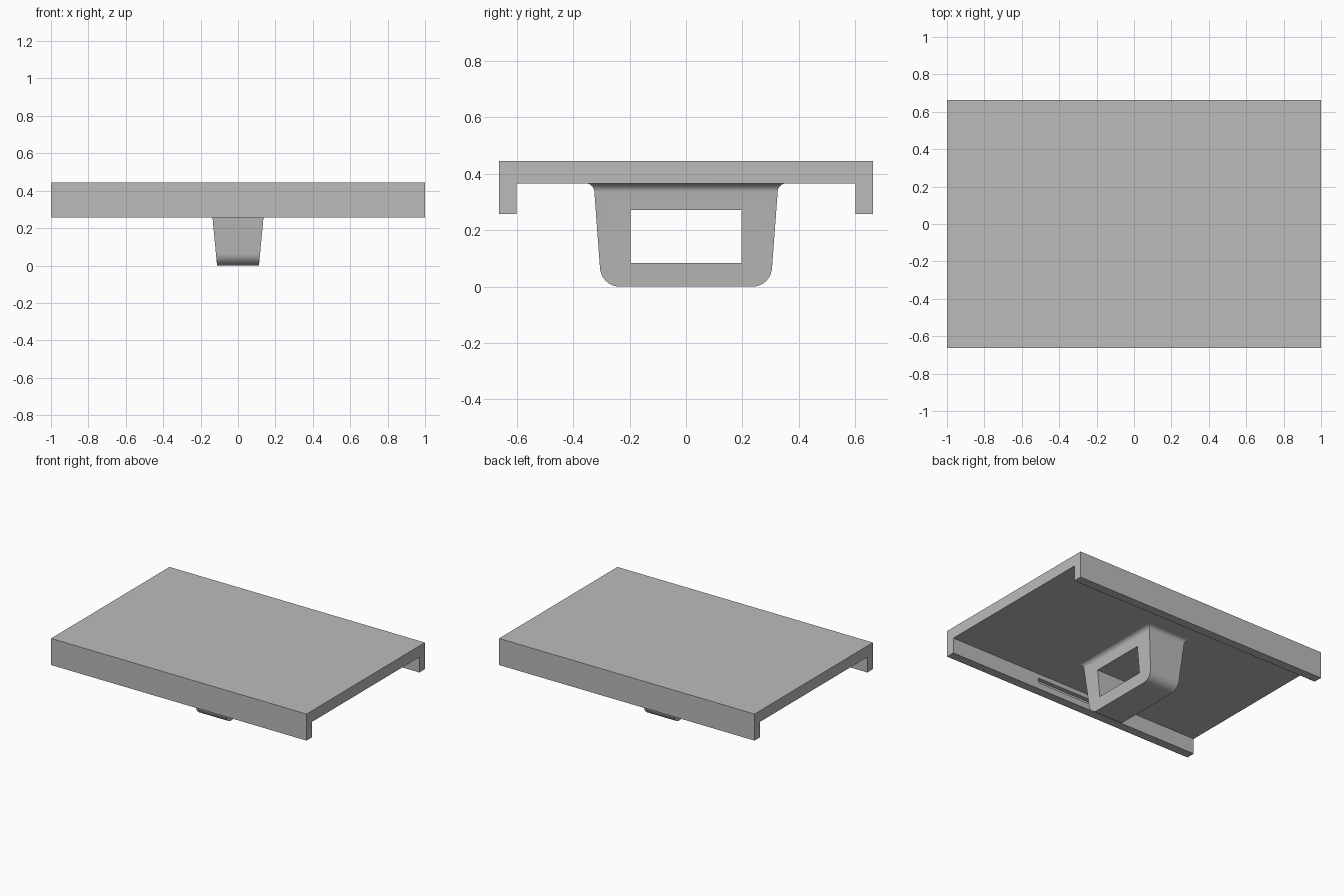
import bpy
import bmesh
from math import sin, cos, radians

cube = bpy.data.objects.get("Cube")
if cube:
    bpy.data.objects.remove(cube, do_unlink=True)

COLOUR = (0.5, 0.5, 0.5, 1)
grey = bpy.data.materials.new("plain grey")
grey.use_nodes = True
grey.diffuse_color = COLOUR
grey.node_tree.nodes["Principled BSDF"].inputs["Base Color"].default_value = COLOUR


def finish(name, bm):
    """Turn a bmesh into a grey object."""
    bmesh.ops.recalc_face_normals(bm, faces=bm.faces)
    mesh = bpy.data.meshes.new(name)
    bm.to_mesh(mesh)
    bm.free()
    mesh.materials.append(grey)
    obj = bpy.data.objects.new(name, mesh)
    bpy.context.collection.objects.link(obj)
    return obj


def loft(name, rings):
    """Skin a list of closed point loops and cap both ends."""
    bm = bmesh.new()
    loops = [[bm.verts.new(p) for p in ring] for ring in rings]
    n = len(loops[0])
    for a, b in zip(loops, loops[1:]):
        for i in range(n):
            j = (i + 1) % n
            bm.faces.new((a[i], a[j], b[j], b[i]))
    bm.faces.new(loops[0])
    bm.faces.new(loops[-1])
    return finish(name, bm)


def cut_box(target, centre, size):
    """Subtract a box from the target and discard the cutter."""
    bm = bmesh.new()
    bmesh.ops.create_cube(bm, size=1)
    bmesh.ops.scale(bm, vec=size, verts=bm.verts)
    bmesh.ops.translate(bm, vec=centre, verts=bm.verts)
    cutter = finish("cutter", bm)
    cutter.hide_render = True
    mod = target.modifiers.new("cut", "BOOLEAN")
    mod.operation = "DIFFERENCE"
    mod.solver = "EXACT"
    mod.object = cutter
    bpy.context.view_layer.objects.active = target
    bpy.ops.object.modifier_apply(modifier=mod.name)
    bpy.data.objects.remove(cutter, do_unlink=True)


TOP, UNDER, RAIL = 0.445, 0.366, 0.257
OUT, IN = 0.662, 0.6

# Channel shaped top with a rail along the front and back
half = [(OUT, TOP), (OUT, RAIL), (IN, RAIL), (IN, UNDER)]
profile = half + [(-y, z) for y, z in reversed(half)]
top = loft("top_with_rails", [[(x, y, z) for y, z in profile] for x in (-1, 1)])

# Shallow slot in the inner face of each rail
for side in (-1, 1):
    cut_box(top, (0, side * IN, 0.318), (0.58, 0.06, 0.034))

# Tapered bracket: rounded bottom ends, fillet where it meets the top
R, F, STEPS = 0.07, 0.03, 10
levels = []
for i in range(STEPS + 1):
    a = radians(85.5 * i / STEPS)
    levels.append((0.235 + R * sin(a), R - R * cos(a), 0))
for i in range(STEPS + 1):
    a = radians(90 * i / STEPS)
    flare = F * (1 - cos(a))
    levels.append((0.325 + flare, UNDER - F + F * sin(a), flare))
levels.append((0.325 + F, UNDER + 0.02, F))

rings = []
for y, z, flare in levels:
    x = 0.112 + 0.095 * min(z, UNDER) + flare
    rings.append([(-x, -y, z), (x, -y, z), (x, y, z), (-x, y, z)])
bracket = loft("bracket", rings)

# Rectangular opening through the bracket
cut_box(bracket, (0, 0, 0.178), (1, 0.394, 0.189))

bpy.ops.object.select_all(action="DESELECT")
bracket.select_set(True)
bpy.context.view_layer.objects.active = bracket
bpy.ops.object.shade_smooth_by_angle(angle=radians(30))
